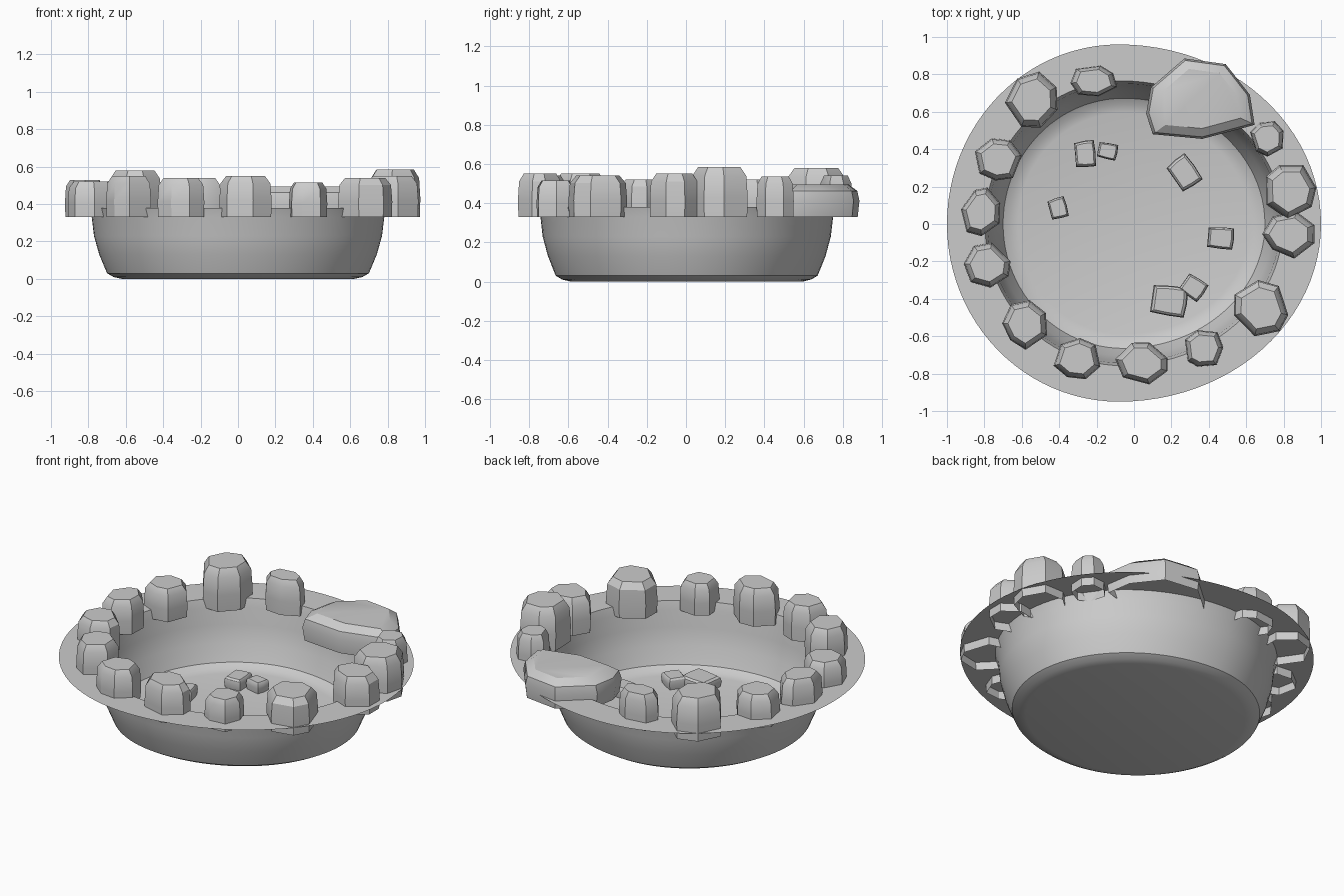
import bpy, bmesh, random
from math import cos, sin, pi, radians

if "Cube" in bpy.data.objects:
    bpy.data.objects.remove(bpy.data.objects["Cube"])

random.seed(4)


def finish(name, bm, angle=32):
    bmesh.ops.recalc_face_normals(bm, faces=bm.faces)
    me = bpy.data.meshes.new(name)
    bm.to_mesh(me)
    bm.free()
    ob = bpy.data.objects.new(name, me)
    bpy.context.collection.objects.link(ob)
    bpy.ops.object.select_all(action='DESELECT')
    ob.select_set(True)
    bpy.context.view_layer.objects.active = ob
    bpy.ops.object.shade_smooth_by_angle(angle=radians(angle))
    return ob


def loft(bm, rings, cap=True):
    loops = [[bm.verts.new(p) for p in r] for r in rings]
    n = len(loops[0])
    for a, b in zip(loops, loops[1:]):
        for i in range(n):
            bm.faces.new((a[i], a[(i + 1) % n], b[(i + 1) % n], b[i]))
    if cap:
        bm.faces.new(loops[-1])


# pond shell: egg-shaped outline swept through scale/height profile
def egg(s, z, n=96):
    pts = []
    for i in range(n):
        c, d = cos(2 * pi * i / n), sin(2 * pi * i / n)
        x = -0.08 + c * (1.08 if c > 0 else 0.92)
        y = d * (0.96 if d > 0 else 0.95)
        pts.append((x * s, y * s, z))
    return pts


profile = [(1, .38), (.797, .38), (.782, .33), (.77, .23), (.742, .13),
           (.70, .03), (.665, .01), (.62, 0)]
bm = bmesh.new()
loft(bm, [egg(s, z) for s, z in profile])
for f in bm.faces:
    f.normal_update()
finish("pond_basin", bm, 25)


# rocks: polygon outline lofted up to a bevelled top, open underneath
def rock(name, outline, cx, cy, z0, z1, levels):
    bm = bmesh.new()
    loft(bm, [[(cx + x * s, cy + y * s, z0 + (z1 - z0) * t) for x, y in outline]
              for t, s in levels])
    finish(name, bm)


def stone_outline(w, h, n=7):
    start = random.uniform(0, 2 * pi)
    pts = []
    for i in range(n):
        a = start + 2 * pi * (i + random.uniform(-.18, .18)) / n
        r = random.uniform(.93, 1.07)
        pts.append((r * cos(a), r * sin(a)))
    xs, ys = [p[0] for p in pts], [p[1] for p in pts]
    fit = lambda v, vs, d: ((v - min(vs)) / (max(vs) - min(vs)) - .5) * d
    return [(fit(x, xs, w), fit(y, ys, h)) for x, y in pts]


# rim stones: centre x, y, width, depth, top height
stones = [
    (-.55, .665, .28, .30, .58), (-.215, .765, .25, .165, .54),
    (.71, .455, .18, .19, .535), (.84, .17, .27, .29, .585),
    (.825, -.06, .28, .25, .55), (.68, -.45, .29, .30, .54),
    (.375, -.665, .205, .195, .515), (.04, -.745, .28, .225, .55),
    (-.305, -.72, .25, .22, .54), (-.585, -.54, .24, .265, .55),
    (-.785, -.22, .25, .24, .52), (-.82, .065, .21, .26, .53),
    (-.725, .345, .25, .225, .52)]
for i, (x, y, w, h, top) in enumerate(stones):
    rock(f"rim_stone_{i + 1}", stone_outline(w, h), x, y, .33, top,
         [(0, .98), (.4, 1), (.82, .95), (1, .74)])

# large flat boulder overhanging the pool
slab = [(.27, .885), (.49, .855), (.62, .69), (.645, .53),
        (.365, .455), (.10, .48), (.065, .59), (.09, .73)]
rock("flat_boulder", [(x - .36, y - .67) for x, y in slab], .36, .67, .33, .495,
     [(0, .96), (.5, 1), (.8, .95), (1, .74)])

# pebbles on the floor: x, y, width, depth, rotation
pebbles = [(-.26, .375, .11, .14, 5), (-.14, .39, .105, .085, -12),
           (-.405, .085, .095, .11, 15), (.27, .275, .13, .17, 35),
           (.465, -.075, .14, .115, -5), (.19, -.41, .19, .16, -8),
           (.32, -.34, .125, .11, -35)]
for i, (x, y, w, h, rot) in enumerate(pebbles):
    c, s = cos(radians(rot)), sin(radians(rot))
    corners = [(-.5, -.46), (0, -.5), (.46, -.5), (.5, 0),
               (.46, .5), (0, .5), (-.5, .44), (-.5, 0)]
    out = [(u * w * c - v * h * s, u * w * s + v * h * c) for u, v in corners]
    rock(f"pebble_{i + 1}", out, x, y, 0, .065,
         [(0, .92), (.5, 1), (.85, .94), (1, .8)])
